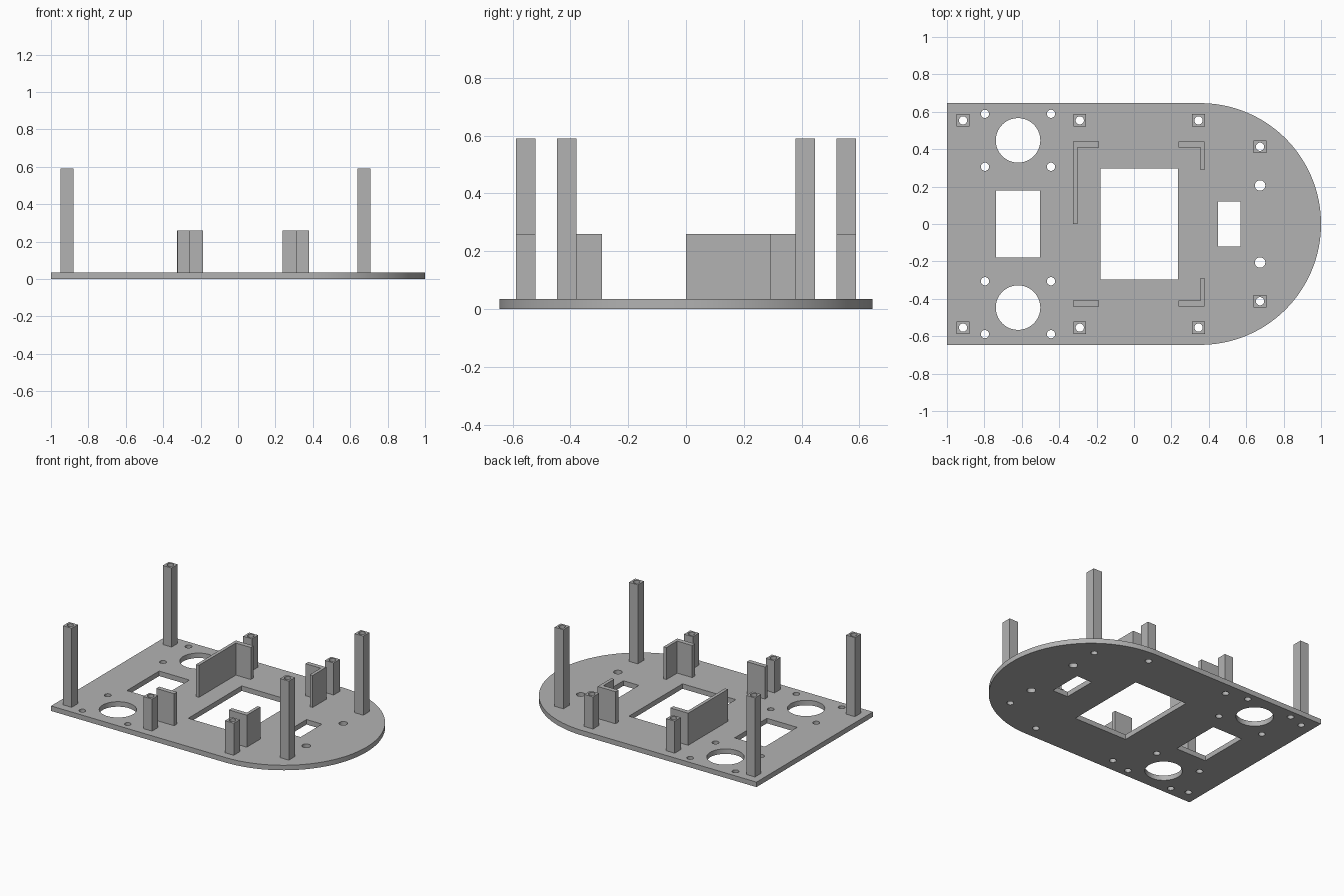
import bpy, bmesh
from math import cos, sin, pi, radians

if "Cube" in bpy.data.objects:
    bpy.data.objects.remove(bpy.data.objects["Cube"], do_unlink=True)

PLATE_H, LOW, TALL = 0.035, 0.26, 0.59
HALF_W = 0.646            # half the plate width and the nose radius
SCREW_R = 0.022

grey = bpy.data.materials.new("plain grey")
grey.use_nodes = True
grey.diffuse_color = (0.45, 0.45, 0.45, 1)
grey.node_tree.nodes["Principled BSDF"].inputs["Base Color"].default_value = (0.45, 0.45, 0.45, 1)


def circle(x, y, r, n=32):
    return [(x + r * cos(2 * pi * i / n), y + r * sin(2 * pi * i / n)) for i in range(n)]


def rect(x0, x1, y0, y1):
    return [(x0, y0), (x1, y0), (x1, y1), (x0, y1)]


def extrude_outline(name, loops, z0, z1):
    """Fill nested 2D outlines (inner ones become holes) and extrude from z0 to z1."""
    curve = bpy.data.curves.new(name, 'CURVE')
    curve.dimensions = '2D'
    curve.fill_mode = 'BOTH'
    curve.extrude = (z1 - z0) / 2
    for pts in loops:
        s = curve.splines.new('POLY')
        s.points.add(len(pts) - 1)
        for p, (x, y) in zip(s.points, pts):
            p.co = (x, y, 0, 1)
        s.use_cyclic_u = True
    temp = bpy.data.objects.new(name + "_outline", curve)
    bpy.context.collection.objects.link(temp)
    bpy.context.view_layer.update()
    deps = bpy.context.evaluated_depsgraph_get()
    mesh = bpy.data.meshes.new_from_object(temp.evaluated_get(deps))
    bpy.data.objects.remove(temp, do_unlink=True)

    # Weld caps to sides and lift into place
    bm = bmesh.new()
    bm.from_mesh(mesh)
    bmesh.ops.remove_doubles(bm, verts=bm.verts, dist=0.0002)
    bmesh.ops.recalc_face_normals(bm, faces=bm.faces)
    bmesh.ops.translate(bm, verts=bm.verts, vec=(0, 0, (z0 + z1) / 2))
    bm.to_mesh(mesh)
    bm.free()
    mesh.name = name
    mesh.materials.clear()
    mesh.materials.append(grey)
    mesh.shade_smooth()
    mesh.set_sharp_from_angle(angle=radians(30))
    obj = bpy.data.objects.new(name, mesh)
    bpy.context.collection.objects.link(obj)
    return obj


# Standoff positions: x, y (mirrored), height
posts = [("rear_post", -0.914, 0.554, TALL), ("mid_rear_post", -0.29, 0.554, LOW),
         ("mid_front_post", 0.345, 0.554, LOW), ("nose_post", 0.674, 0.413, TALL)]

# Base plate: straight rear, semicircular nose
nose_x = 1 - HALF_W
n = 96
outline = [(-1, HALF_W), (-1, -HALF_W)]
outline += [(nose_x + HALF_W * cos(a), HALF_W * sin(a))
            for a in (-pi / 2 + pi * i / n for i in range(n + 1))]

# Rectangular windows in the plate
loops = [outline,
         rect(-0.738, -0.503, -0.179, 0.179),
         rect(-0.179, 0.235, -0.297, 0.297),
         rect(0.449, 0.569, -0.119, 0.119)]

# Round holes, mirrored across the centre line
for side in (1, -1):
    loops.append(circle(-0.62, side * 0.447, 0.119, 64))
    loops.append(circle(0.674, side * 0.206, 0.028))
    for x in (-0.797, -0.444):
        for y in (0.306, 0.589):
            loops.append(circle(x, side * y, SCREW_R))
    for _, x, y, _h in posts:
        loops.append(circle(x, side * y, SCREW_R))
extrude_outline("base_plate", loops, 0, PLATE_H)

# Hollow square standoffs
W = 0.034
for side, label in ((1, "left"), (-1, "right")):
    for name, x, y, top in posts:
        y *= side
        extrude_outline(f"{label}_{name}",
                        [rect(x - W, x + W, y - W, y + W), circle(x, y, SCREW_R)],
                        PLATE_H, top)

# Retaining walls around the central window: L shapes and one straight bar
Y0, Y1 = 0.409, 0.441
walls = {
    "left_rear_wall": [(-0.326, 0), (-0.303, 0), (-0.303, Y0), (-0.187, Y0),
                       (-0.187, Y1), (-0.326, Y1)],
    "right_rear_wall": rect(-0.326, -0.187, -Y1, -Y0),
}
corner = [(0.377, 0.29), (0.377, Y1), (0.238, Y1), (0.238, Y0), (0.355, Y0), (0.355, 0.29)]
walls["left_front_wall"] = corner
walls["right_front_wall"] = [(x, -y) for x, y in corner]
for name, pts in walls.items():
    extrude_outline(name, [pts], PLATE_H, LOW)
